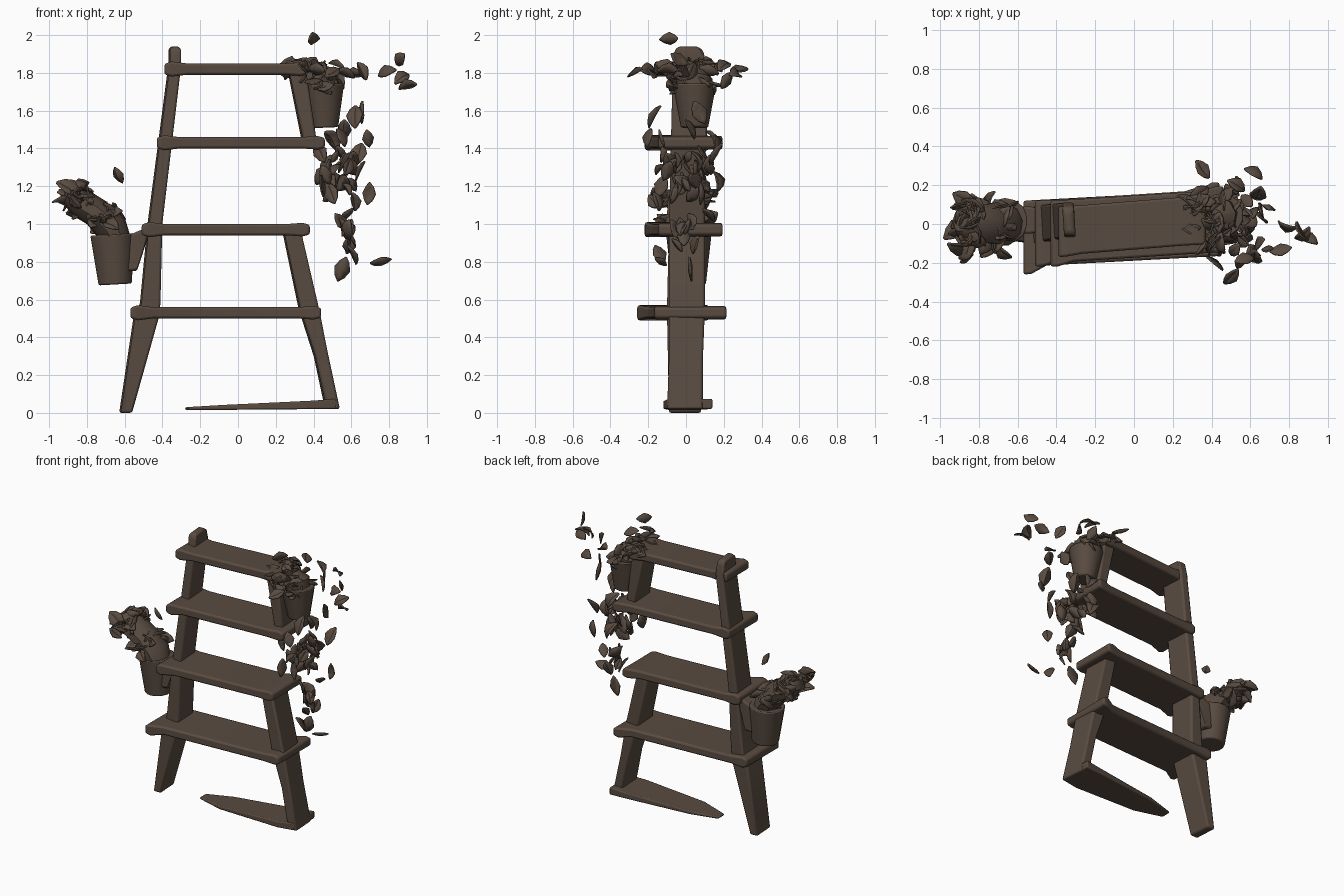
import bpy, bmesh, math, random
from mathutils import Vector, Matrix

rng = random.Random(7)
cube = bpy.data.objects.get("Cube")
if cube:
    bpy.data.objects.remove(cube, do_unlink=True)

brown = bpy.data.materials.new("dark brown")
brown.use_nodes = True
colour = (0.098, 0.07, 0.052, 1)
brown.diffuse_color = colour
shader = brown.node_tree.nodes["Principled BSDF"]
shader.inputs["Base Color"].default_value = colour
shader.inputs["Roughness"].default_value = 0.9


def finish(name, bm, bevel=0.0, thickness=0.0):
    bmesh.ops.recalc_face_normals(bm, faces=bm.faces)
    mesh = bpy.data.meshes.new(name)
    bm.to_mesh(mesh)
    bm.free()
    mesh.materials.append(brown)
    obj = bpy.data.objects.new(name, mesh)
    bpy.context.collection.objects.link(obj)
    if thickness:
        obj.modifiers.new("thickness", "SOLIDIFY").thickness = thickness
    if bevel:
        mod = obj.modifiers.new("soft edges", "BEVEL")
        mod.width, mod.segments = bevel, 2
    bpy.ops.object.select_all(action="DESELECT")
    obj.select_set(True)
    bpy.context.view_layer.objects.active = obj
    bpy.ops.object.shade_smooth_by_angle(angle=math.radians(40))


def loft(bm, rings):
    """Skin closed rings of points and cap both ends."""
    loops = [[bm.verts.new(p) for p in ring] for ring in rings]
    n = len(loops[0])
    for a, b in zip(loops, loops[1:]):
        for i in range(n):
            j = (i + 1) % n
            bm.faces.new((a[i], a[j], b[j], b[i]))
    bm.faces.new(loops[0][::-1])
    bm.faces.new(loops[-1])


def post(name, stations):
    """Upright plank through stations of (z, x0, x1, y0, y1), turned a little like the shelves."""
    turn = 0.01
    bm = bmesh.new()
    loft(bm, [[(x0 + turn, y0, z), (x1, y0, z), (x1 - turn, y1, z), (x0, y1, z)]
              for z, x0, x1, y0, y1 in stations])
    finish(name, bm, 0.012)


def board(name, stations):
    """Lying plank through stations of (x, y0, y1, z0, z1)."""
    bm = bmesh.new()
    loft(bm, [[(x, y0, z0), (x, y1, z0), (x, y1, z1), (x, y0, z1)]
              for x, y0, y1, z0, z1 in stations])
    finish(name, bm, 0.012)


# Side rails
post("right_rail", [(0, -0.63, -0.56, -0.09, 0.08), (0.5, -0.555, -0.42, -0.1, 0.09),
                    (0.58, -0.52, -0.41, -0.1, 0.09), (1, -0.48, -0.4, -0.09, 0.1),
                    (1.84, -0.37, -0.3, -0.07, 0.11), (1.92, -0.37, -0.3, -0.06, 0.09),
                    (1.94, -0.36, -0.31, -0.04, 0.06)])
post("left_lower_rail", [(0.02, 0.46, 0.54, -0.1, 0.09), (0.3, 0.4, 0.48, -0.09, 0.09),
                         (0.55, 0.32, 0.43, -0.09, 0.1), (0.98, 0.23, 0.33, -0.09, 0.1)])
post("left_upper_rail", [(1.42, 0.34, 0.42, -0.08, 0.11), (1.82, 0.26, 0.36, -0.07, 0.12)])

# Shelves: skewed planks whose knobs stick out at front right and back left
shelves = [("bottom_shelf", -0.57, 0.44, -0.22, 0.12, 0.53, 0.04),
           ("lower_shelf", -0.51, 0.38, -0.2, 0.12, 0.97, 0.02),
           ("upper_shelf", -0.43, 0.46, -0.2, 0.12, 1.43, 0.02),
           ("top_shelf", -0.39, 0.37, -0.16, 0.09, 1.82, 0.01)]
for name, x0, x1, y0, y1, z, knob in shelves:
    skew = 0.055
    board(name, [(x, y0 + skew * t - front * knob, y1 + skew * t + back * knob, z - h, z + h)
                 for x, t, h, front, back in (
                     (x0, 0, 0.028, 1, 0), (x0 + 0.04, 0.04, 0.04, 1, 0),
                     (x0 + 0.12, 0.12, 0.03, 0, 0), (x1 - 0.12, 0.88, 0.03, 0, 0),
                     (x1 - 0.04, 0.96, 0.036, 0, 1), (x1, 1, 0.026, 0, 1))])

# Fallen foot board
board("foot_board", [(-0.28, -0.04, 0.03, 0.015, 0.03), (-0.08, -0.1, 0.08, 0.016, 0.042),
                     (0.4, -0.12, 0.13, 0.02, 0.065), (0.52, -0.1, 0.14, 0.022, 0.075)])


def tube(bm, path, sides=10, squash=1.0):
    """Round tube through (x, y, z, radius) points."""
    pts = [Vector(p[:3]) for p in path]
    rings = []
    for i, p in enumerate(pts):
        d = (pts[min(i + 1, len(pts) - 1)] - pts[max(i - 1, 0)]).normalized()
        u = Vector((0, 1, 0))
        v = d.cross(u).normalized()
        r = path[i][3]
        rings.append([p + u * r * squash * math.cos(a) + v * r * math.sin(a)
                      for a in (math.tau * k / sides for k in range(sides))])
    loft(bm, rings)


def pot(name, foot, lip, r_foot, r_lip):
    bm = bmesh.new()
    tube(bm, [(*foot, r_foot), (*lip, r_lip)], 14)
    finish(name, bm, 0.008)


pot("right_pot", (-0.65, 0.015, 0.68), (-0.665, 0.015, 0.945), 0.09, 0.12)
pot("left_pot", (0.46, 0.045, 1.51), (0.45, 0.045, 1.74), 0.072, 0.115)

# Hook holding the right pot against the rail
board("pot_hook", [(-0.6, -0.05, 0.09, 0.75, 0.93), (-0.535, -0.05, 0.09, 0.75, 0.96),
                   (-0.48, -0.04, 0.08, 0.92, 0.98)])


# Leaves: pointed, folded along the midrib and curled at the tip
def leaf(bm, centre, length, direction):
    d = Vector(direction).normalized()
    rot = d.to_track_quat("Y", "Z").to_matrix() @ Matrix.Rotation(rng.uniform(-1.5, 1.5), 3, "Y")
    curl, fold = rng.uniform(-0.4, 0.4), rng.uniform(0.2, 0.6)
    rows = []
    for t, w in ((0, 0.03), (0.2, 0.2), (0.5, 0.32), (0.8, 0.2), (1, 0.02)):
        row = []
        for s in (-1, 0, 1):
            p = Vector((s * w, t - 0.5, abs(s) * w * fold + curl * (t - 0.5) ** 2 * 2))
            row.append(bm.verts.new(Vector(centre) + rot @ p * length))
        rows.append(row)
    for a, b in zip(rows, rows[1:]):
        for i in range(2):
            bm.faces.new((a[i], a[i + 1], b[i + 1], b[i]))


def rand_dir(z_bias=0.0):
    return (rng.uniform(-1, 1), rng.uniform(-1, 1), rng.uniform(-0.5, 0.5) + z_bias)


def cluster(bm, centre, spread, count, size, z_bias=0.0):
    """Leaves scattered through an ellipsoid."""
    for _ in range(count):
        ray = Vector([rng.gauss(0, 1) for _ in range(3)]).normalized() * rng.uniform(0.4, 1)
        offset = Vector([r * s for r, s in zip(ray, spread)])
        leaf(bm, Vector(centre) + offset, size * rng.uniform(0.75, 1.25), rand_dir(z_bias))


# Leaning plant in the right pot
bm = bmesh.new()
tube(bm, [(-0.63, 0, 0.9, 0.07), (-0.67, 0, 0.98, 0.09), (-0.75, 0, 1.06, 0.08),
          (-0.83, 0, 1.11, 0.08), (-0.89, 0, 1.16, 0.06), (-0.9, 0, 1.2, 0.03)], 9, 1.3)
finish("right_plant_stem", bm)
bm = bmesh.new()
cluster(bm, (-0.86, -0.01, 1.14), (0.08, 0.17, 0.09), 46, 0.13)
cluster(bm, (-0.7, -0.01, 1.02), (0.1, 0.16, 0.06), 28, 0.12)
leaf(bm, (-0.64, -0.03, 1.25), 0.1, (0.5, 0.3, -1))
finish("right_plant_leaves", bm, thickness=0.008)

# Bushy top of the trailing plant in the left pot
bm = bmesh.new()
tube(bm, [(0.45, 0.045, 1.7, 0.09), (0.43, 0.04, 1.77, 0.1), (0.41, 0.03, 1.83, 0.05)], 9)
finish("left_plant_core", bm)
bm = bmesh.new()
cluster(bm, (0.35, 0.01, 1.82), (0.13, 0.18, 0.05), 40, 0.11)
cluster(bm, (0.45, 0.03, 1.75), (0.1, 0.14, 0.09), 26, 0.11)
for spot in ((0.4, -0.09, 1.98), (0.35, 0.28, 1.81), (0.5, -0.27, 1.8), (0.62, 0.27, 1.8),
             (0.53, 0.2, 1.84), (0.57, -0.18, 1.8), (0.55, 0.22, 1.76), (0.42, -0.2, 1.82),
             (0.66, 0.03, 1.81), (0.78, -0.02, 1.81),
             (0.85, -0.04, 1.87), (0.9, -0.07, 1.74), (0.87, -0.06, 1.78)):
    leaf(bm, spot, 0.11, rand_dir())
finish("left_plant_leaves", bm, thickness=0.008)

# Trailing strand, leaves hanging down
bm = bmesh.new()
trail = ((0.65, 0.07, 1.59), (0.69, -0.14, 1.45), (0.62, -0.17, 1.57), (0.55, -0.2, 1.46),
         (0.5, 0.15, 1.45), (0.44, -0.1, 1.38), (0.56, 0.02, 1.5), (0.64, 0.16, 1.37),
         (0.45, 0.08, 1.26), (0.5, 0.17, 1.24), (0.57, -0.08, 1.32), (0.65, -0.1, 1.28),
         (0.5, -0.04, 1.16), (0.44, -0.13, 1.2), (0.7, 0.1, 1.16), (0.62, -0.15, 1.12),
         (0.58, 0.12, 1.05), (0.57, -0.05, 0.96), (0.59, 0.05, 0.89), (0.61, -0.14, 0.84),
         (0.55, 0.01, 0.76))
for spot in trail:
    leaf(bm, spot, rng.uniform(0.1, 0.14), rand_dir(-1.5))
cluster(bm, (0.53, 0, 1.27), (0.11, 0.16, 0.16), 20, 0.1, -1.2)
cluster(bm, (0.58, 0, 0.96), (0.04, 0.1, 0.12), 6, 0.1, -1.2)
leaf(bm, (0.76, -0.14, 0.79), 0.12, (1, 0.2, 0.2))
finish("trailing_leaves", bm, thickness=0.008)
